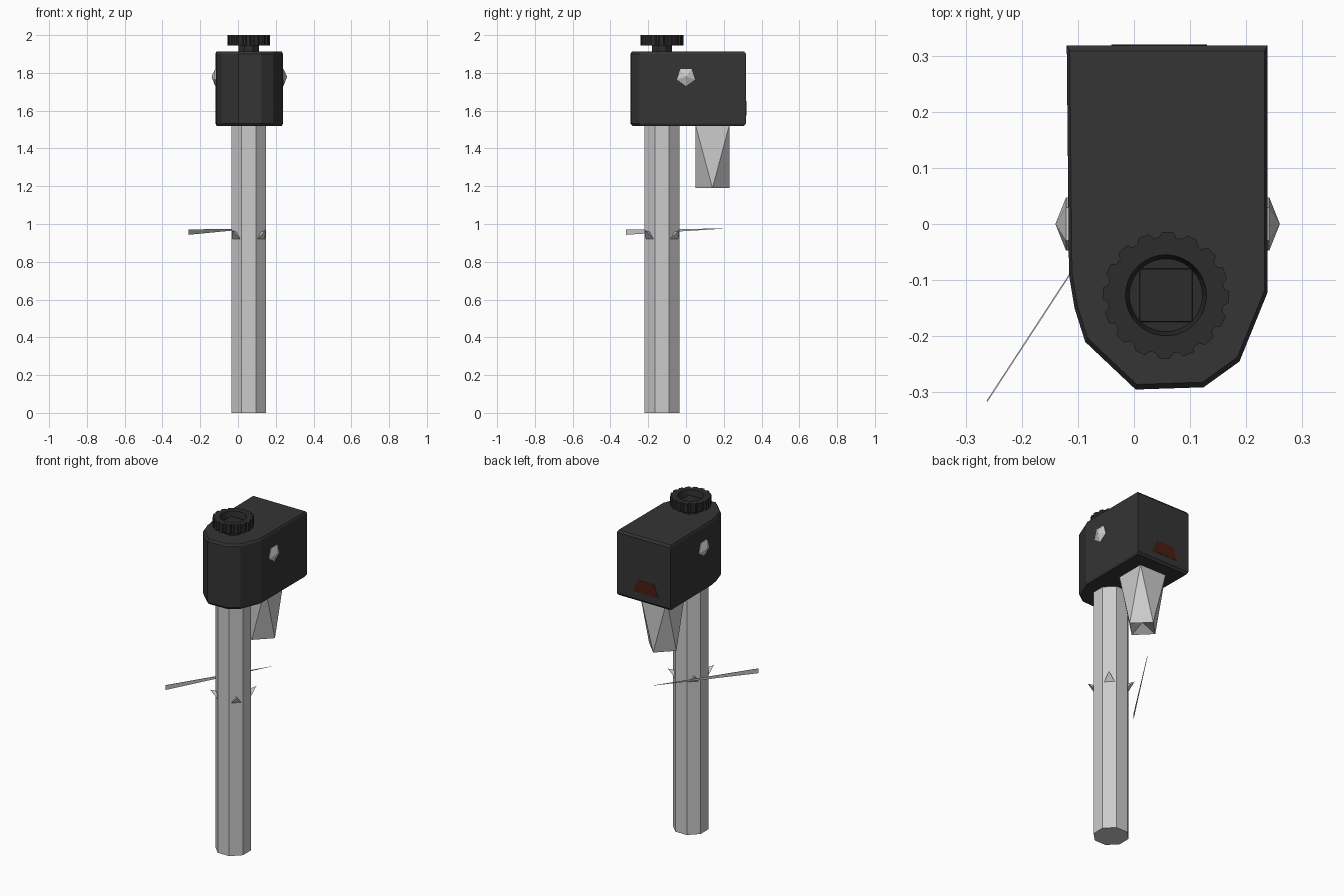
import bpy, bmesh
from math import cos, sin, pi, radians

if "Cube" in bpy.data.objects:
    bpy.data.objects.remove(bpy.data.objects["Cube"])


def material(name, rgb):
    m = bpy.data.materials.new(name)
    m.diffuse_color = (*rgb, 1)
    m.use_nodes = True
    m.node_tree.nodes["Principled BSDF"].inputs["Base Color"].default_value = m.diffuse_color
    return m


BLACK = material("black_casing", (0.035, 0.035, 0.035))
DARK = material("black_knob", (0.025, 0.025, 0.025))
RED = material("dark_red", (0.07, 0.012, 0.006))
CX, CY = 0.057, -0.127      # pole axis


def make(name, verts, faces, mat=None):
    me = bpy.data.meshes.new(name)
    me.from_pydata(verts, [], faces)
    bm = bmesh.new()
    bm.from_mesh(me)
    bmesh.ops.recalc_face_normals(bm, faces=bm.faces)
    bm.to_mesh(me)
    bm.free()
    ob = bpy.data.objects.new(name, me)
    bpy.context.collection.objects.link(ob)
    if mat:
        me.materials.append(mat)
    return ob


def loft(name, rings, mat=None):
    """Join equal-length rings of points and cap both ends."""
    n = len(rings[0])
    verts = [p for r in rings for p in r]
    faces = [(k * n + i, k * n + (i + 1) % n, (k + 1) * n + (i + 1) % n, (k + 1) * n + i)
             for k in range(len(rings) - 1) for i in range(n)]
    faces += [tuple(range(n)), tuple(range(len(verts) - n, len(verts)))]
    return make(name, verts, faces, mat)


def ring(x, y, z, r, n, turn=0.0):
    return [(x + r * cos(turn + 2 * pi * i / n), y + r * sin(turn + 2 * pi * i / n), z)
            for i in range(n)]


# Octagonal pole
loft("pole", [ring(CX, CY, z, 0.1, 8, pi / 8) for z in (0, 1.53)])

# Meter head: flat back, faceted round front, narrow chamfer top and bottom
plan = [(-0.12, 0.318), (-0.116, -0.09), (-0.106, -0.15), (-0.087, -0.21), (0.003, -0.295),
        (0.124, -0.291), (0.188, -0.245), (0.238, -0.122), (0.238, 0.318)]


def head_ring(z, s):
    return [(0.06 + (x - 0.06) * s, 0.01 + (y - 0.01) * s, z) for x, y in plan]


loft("head", [head_ring(1.52, 0.965), head_ring(1.533, 1), head_ring(1.9, 1),
              head_ring(1.912, 0.97)], BLACK)

# Plain coloured panel on the back
loft("back_panel", [[(x, y, z) for x, z in ((-0.04, 1.575), (0.13, 1.575), (0.1, 1.65), (-0.01, 1.65))]
                    for y in (0.31, 0.3195)], RED)

# Toothed knob with a recessed centre, on a short neck
teeth = 16


def gear(z):
    pts = []
    for i in range(teeth):
        for off, r in ((-0.3, 0.113), (0.15, 0.113), (0.3, 0.104), (0.55, 0.104)):
            a = 2 * pi * (i + off) / teeth
            pts.append((CX + r * cos(a), CY + r * sin(a), z))
    return pts


n = teeth * 4
loft("knob", [gear(1.945), gear(2.0), ring(CX, CY, 2.0, 0.072, n, -0.118),
              ring(CX, CY, 1.962, 0.065, n, -0.118)], DARK)
loft("knob_neck", [ring(CX, CY, z, 0.058, 8, pi / 8) for z in (1.9, 1.95)], DARK)
loft("knob_centre", [ring(CX, CY, z, r, 4, pi / 4) for z, r in ((1.955, 0.068), (1.972, 0.066))], DARK)

# Five-sided studs on both sides of the head
for name, side in (("left_stud", -1), ("right_stud", 1)):
    base = [(0.06 + side * 0.172, 0.05 * sin(a), 1.78 - 0.05 * cos(a))
            for a in [2 * pi * i / 5 for i in range(5)]]
    rim = [(0.06 + side * 0.181, y, z) for _, y, z in base]
    faces = [(i, (i + 1) % 5, 5 + (i + 1) % 5, 5 + i) for i in range(5)]
    faces += [(5 + i, 5 + (i + 1) % 5, 10) for i in range(5)] + [(4, 3, 2, 1, 0)]
    make(name, base + rim + [(0.06 + side * 0.2, 0, 1.78)], faces)

# Hanging spout: square on top twisting to a diamond below, hollow underneath
top = ring(CX, 0.14, 1.525, 0.127, 4, pi / 4)
low = ring(CX, 0.14, 1.19, 0.091, 4, 0)
faces = [(i, 4 + i, 4 + (i + 1) % 4) for i in range(4)]
faces += [(i, 4 + (i + 1) % 4, (i + 1) % 4) for i in range(4)]
faces += [(4 + i, 4 + (i + 1) % 4, 8) for i in range(4)] + [(3, 2, 1, 0)]
make("spout", top + low + [(CX, 0.14, 1.23)], faces)

# Four upward barbs around the pole
for k in range(4):
    a = radians(45 + 90 * k)

    def at(out, across, z):
        return (CX + out * cos(a) - across * sin(a), CY + out * sin(a) + across * cos(a), z)

    make(f"barb_{k + 1}", [at(0.128, 0, 0.968), at(0.09, 0.03, 0.918), at(0.09, -0.03, 0.918),
                           at(0.085, 0, 0.955)],
         [(0, 1, 2), (0, 2, 3), (0, 3, 1), (1, 3, 2)])

# Thin tapering blade beside the pole
tri = [(-0.262, -0.316, 0.943), (-0.262, -0.316, 0.971), (0.081, 0.21, 0.976)]
loft("blade", [[(x + d, y - d * 0.65, z) for x, y, z in tri] for d in (-0.001, 0.001)])
